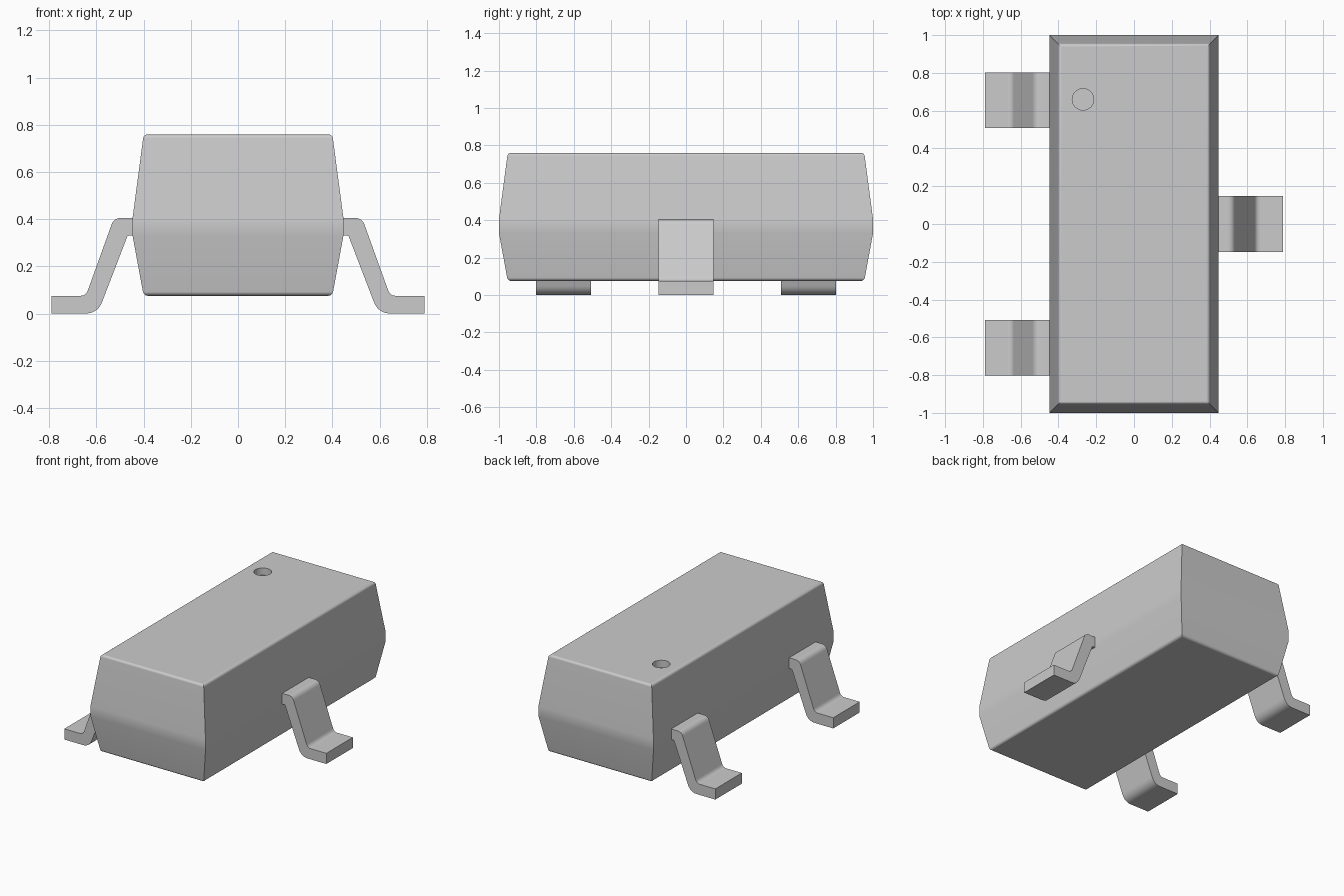
import bpy
import bmesh
from math import pi
from mathutils import Vector

old = bpy.data.objects.get("Cube")
if old:
    bpy.data.objects.remove(old, do_unlink=True)

grey = bpy.data.materials.new("plain grey")
colour = (0.6, 0.6, 0.6, 1)
grey.diffuse_color = colour
grey.use_nodes = True
grey.node_tree.nodes["Principled BSDF"].inputs["Base Color"].default_value = colour


def make_object(name, bm):
    bmesh.ops.recalc_face_normals(bm, faces=bm.faces)
    mesh = bpy.data.meshes.new(name)
    bm.to_mesh(mesh)
    bm.free()
    mesh.materials.append(grey)
    obj = bpy.data.objects.new(name, mesh)
    bpy.context.collection.objects.link(obj)
    return obj


def select(obj):
    bpy.ops.object.select_all(action='DESELECT')
    obj.select_set(True)
    bpy.context.view_layer.objects.active = obj


def smooth(obj):
    # Soft bends, crisp corners, flat large faces
    select(obj)
    bpy.ops.object.shade_smooth_by_angle(angle=pi / 6)
    mod = obj.modifiers.new("flat_faces", 'WEIGHTED_NORMAL')
    mod.keep_sharp = True


def rounded(corners, steps=6):
    # Each corner is (x, z, cut); cut > 0 replaces it with a soft curve
    pts = []
    for i, (x, z, cut) in enumerate(corners):
        p = Vector((x, z))
        if not cut:
            pts.append(p)
            continue
        a = Vector(corners[i - 1][:2])
        b = Vector(corners[(i + 1) % len(corners)][:2])
        a = p + (a - p).normalized() * cut
        b = p + (b - p).normalized() * cut
        for k in range(steps + 1):
            t = k / steps
            pts.append(a * (1 - t) ** 2 + p * 2 * t * (1 - t) + b * t ** 2)
    return pts


# Body: four stacked rectangles with softened top and bottom rims
LOW, HIGH = 0.075, 0.76
bm = bmesh.new()
rings = []
for hx, hy, z in [(0.4, 0.953, LOW), (0.447, 1, 0.33),
                  (0.447, 1, 0.405), (0.4, 0.953, HIGH)]:
    rings.append([bm.verts.new((sx * hx, sy * hy, z))
                  for sx, sy in [(-1, -1), (1, -1), (1, 1), (-1, 1)]])
for lower, upper in zip(rings, rings[1:]):
    for i in range(4):
        j = (i + 1) % 4
        bm.faces.new((lower[i], lower[j], upper[j], upper[i]))
bm.faces.new(rings[0])
bm.faces.new(rings[-1])
rims = [e for e in bm.edges
        if all(v.co.z in (rings[0][0].co.z, rings[-1][0].co.z) for v in e.verts)]
bmesh.ops.bevel(bm, geom=rims, offset=0.017, segments=4, profile=0.5,
                affect='EDGES')
body = make_object("body", bm)

# Round dimple sunk into the top near one corner
bm = bmesh.new()
bmesh.ops.create_cone(bm, cap_ends=True, segments=40, radius1=0.057,
                      radius2=0.057, depth=0.1)
bmesh.ops.translate(bm, verts=bm.verts, vec=(-0.27, 0.66, HIGH))
cutter = make_object("dimple_cutter", bm)
cutter.hide_render = True
mod = body.modifiers.new("dimple", 'BOOLEAN')
mod.operation = 'DIFFERENCE'
mod.solver = 'EXACT'
mod.object = cutter
select(body)
bpy.ops.object.modifier_apply(modifier=mod.name)
bpy.data.objects.remove(cutter, do_unlink=True)
smooth(body)

# Bent leads: one S-shaped strip profile, extruded across its width
LEAD = [(0.43, 0.405, 0), (0.526, 0.405, 0.03), (0.645, 0.075, 0.025),
        (0.79, 0.075, 0), (0.79, 0, 0), (0.595, 0, 0.052),
        (0.468, 0.33, 0.006), (0.43, 0.33, 0)]


def lead(name, side, y, half=0.147):
    bm = bmesh.new()
    face = bm.faces.new([bm.verts.new((side * p.x, y - half, p.y))
                         for p in rounded(LEAD)])
    ext = bmesh.ops.extrude_face_region(bm, geom=[face], use_keep_orig=True)
    moved = [v for v in ext["geom"] if isinstance(v, bmesh.types.BMVert)]
    bmesh.ops.translate(bm, verts=moved, vec=(0, 2 * half, 0))
    smooth(make_object(name, bm))


lead("left_lead", 1, 0)
lead("right_back_lead", -1, 0.655)
lead("right_front_lead", -1, -0.655)
